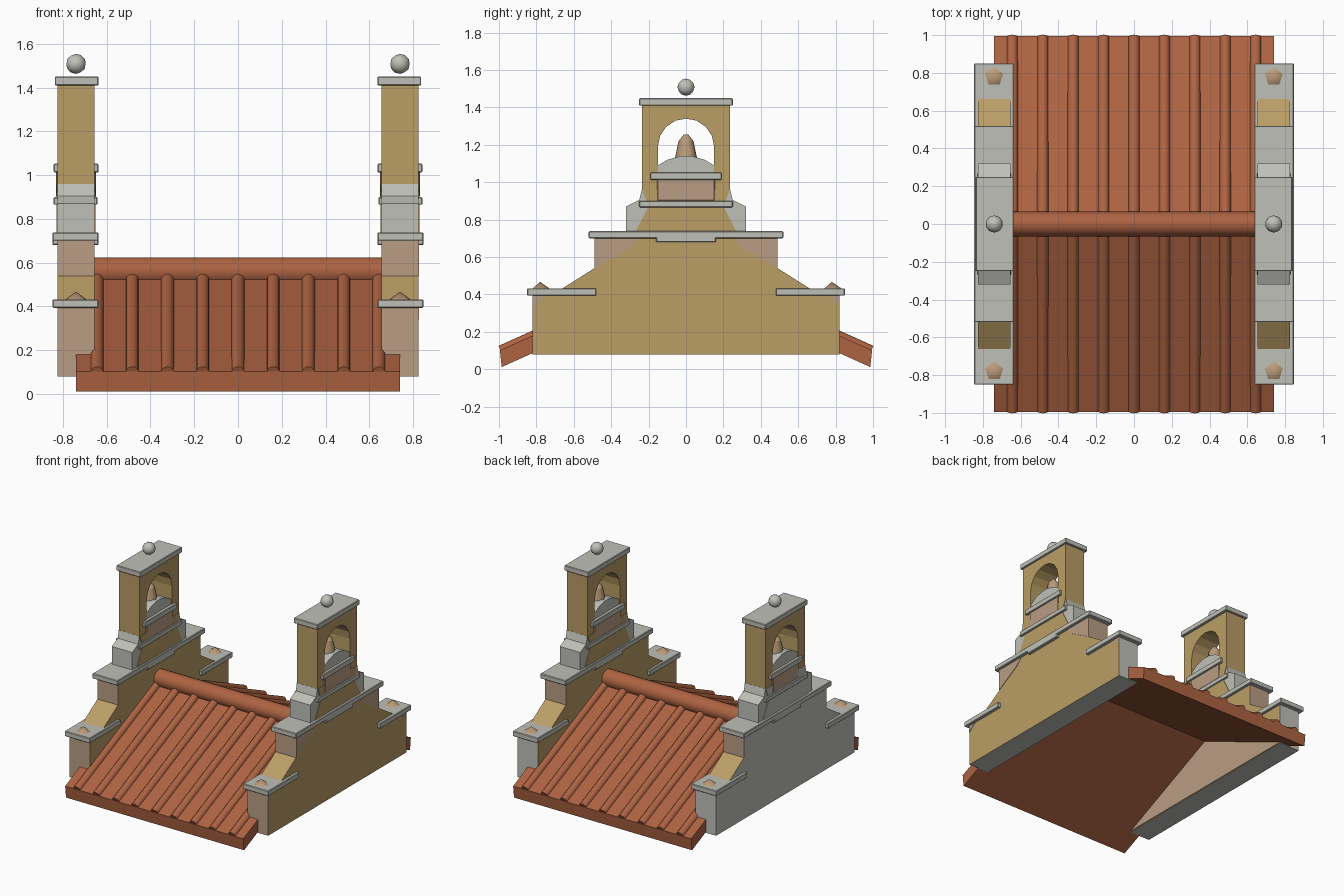
import bpy, bmesh, math
from mathutils import Vector

if "Cube" in bpy.data.objects:
    bpy.data.objects.remove(bpy.data.objects["Cube"])


def material(name, rgb):
    m = bpy.data.materials.new(name)
    m.use_nodes = True
    m.diffuse_color = (*rgb, 1)
    node = m.node_tree.nodes["Principled BSDF"]
    node.inputs["Base Color"].default_value = (*rgb, 1)
    node.inputs["Roughness"].default_value = 0.9
    return m


OCHRE = material("ochre plaster", (0.49, 0.34, 0.13))
STONE = material("grey stone", (0.53, 0.53, 0.49))
PINK = material("pinkish plaster", (0.49, 0.34, 0.23))
TILE = material("terracotta", (0.42, 0.125, 0.055))
BRONZE = material("tan bronze", (0.50, 0.33, 0.19))


def mirrored(half):
    """Close a right-hand outline with its mirror image across y = 0."""
    return half + [(-y, z) for y, z in reversed(half)]


def prism(name, outline, x0, x1, mats, rule=None):
    """Extrude a (y, z) outline from x0 to x1."""
    bm = bmesh.new()
    face = bm.faces.new([bm.verts.new((x0, y, z)) for y, z in outline])
    ext = bmesh.ops.extrude_face_region(bm, geom=[face])
    new = [v for v in ext["geom"] if isinstance(v, bmesh.types.BMVert)]
    bmesh.ops.translate(bm, verts=new, vec=(x1 - x0, 0, 0))
    bmesh.ops.recalc_face_normals(bm, faces=bm.faces)
    if rule:
        for f in bm.faces:
            f.material_index = rule(f.normal, f.calc_center_median())
    me = bpy.data.meshes.new(name)
    bm.to_mesh(me)
    bm.free()
    for m in mats:
        me.materials.append(m)
    ob = bpy.data.objects.new(name, me)
    bpy.context.collection.objects.link(ob)
    return ob


def slab(name, y0, y1, z0, z1, x0, x1, mat):
    ob = prism(name, [(y0, z0), (y1, z0), (y1, z1), (y0, z1)], x0, x1, [mat])
    bev = ob.modifiers.new("worn edge", 'BEVEL')
    bev.width = 0.004
    return ob


def finish(name, mat, smooth=True):
    """Name and colour the primitive that was just added."""
    ob = bpy.context.object
    ob.name = name
    ob.data.materials.append(mat)
    if smooth:
        bpy.ops.object.shade_smooth_by_angle(angle=math.radians(50))
    return ob


# Roof slopes
PITCH, RIDGE, EAVE, THICK = 0.45, 0.545, 0.985, 0.09


def roof_z(y):
    return RIDGE - PITCH * abs(y)


prism("roof_slopes", [(0, RIDGE), (EAVE + 0.01, roof_z(EAVE)), (EAVE, roof_z(EAVE) - THICK),
                      (0, RIDGE - THICK), (-EAVE, roof_z(EAVE) - THICK),
                      (-EAVE - 0.01, roof_z(EAVE))], -0.74, 0.74, [TILE])

# Rounded tile ribs running down both slopes
for side in (-1, 1):
    top = Vector((0, side * 0.02, roof_z(0.02)))
    end = Vector((0, side * 0.99, roof_z(0.99)))
    run = end - top
    for i in range(9):
        mid = (top + end) / 2 + Vector(((i - 4) * 0.161, 0, -0.002))
        bpy.ops.mesh.primitive_cylinder_add(vertices=12, radius=0.03, depth=run.length, location=mid,
                                            rotation=run.to_track_quat('Z', 'Y').to_euler())
        finish("tile_rib", TILE)

# Ridge roll
bpy.ops.mesh.primitive_cylinder_add(vertices=14, radius=0.065, depth=1.34, location=(0, 0, 0.56),
                                    rotation=(0, math.pi / 2, 0))
finish("ridge_roll", TILE)

# Outlines shared by both gable ends
GABLE = mirrored([(0.82, 0.08), (0.82, 0.41), (0.68, 0.42), (0.49, 0.54), (0.49, 0.71)])
SHOULDER = mirrored([(0.32, 0.72), (0.32, 0.87), (0.25, 0.905), (0.236, 0.96), (0.15, 0.96)])
SPRING, ARCH = 1.19, 0.15
arch = [(ARCH * math.cos(a * math.pi / 8), SPRING + ARCH * math.sin(a * math.pi / 8)) for a in range(9)]
TOWER = [(-0.235, 0.95), (-0.235, 1.41), (0.235, 1.41), (0.235, 0.95), (0.15, 0.95)] + arch + [(-0.15, 0.95)]
MOUND = mirrored([(0.15, 1.05), (0.15, 1.09), (0.1, 1.12), (0.03, 1.14)])
IN, OUT = 0.655, 0.825

for s, label in ((1, "left"), (-1, "right")):

    def gable_rule(n, c):
        if n.z < -0.5 or n.x < -0.5 and s < 0:
            return 1
        if abs(n.y) > 0.9:
            return 1 if n.y > 0 and c.z < 0.45 else 2
        return 0

    # Gable wall with a plaster lining beneath the roof
    prism(label + "_gable_wall", GABLE, s * IN, s * OUT, [OCHRE, STONE, PINK], gable_rule)
    prism(label + "_gable_lining", [(-0.81, 0.085), (0.81, 0.085), (0, 0.455)],
          s * (IN - 0.004), s * IN, [PINK])

    # Stone shoulders with a plaster panel on each face
    prism(label + "_shoulder", SHOULDER, s * IN, s * OUT, [STONE])
    panel = mirrored([(0.27, 0.735), (0.2, 0.87), (0.235, 0.96)])
    for x, mat in ((IN - 0.004, OCHRE), (OUT, OCHRE if s > 0 else STONE)):
        prism(label + "_shoulder_panel", panel, s * x, s * (x + 0.004), [mat])

    # Bell tower
    prism(label + "_bell_tower", TOWER, s * IN, s * OUT, [OCHRE])
    slab(label + "_tower_infill", -0.155, 0.155, 0.9, 1.03, s * (IN - 0.006), s * (OUT + 0.006), PINK)
    prism(label + "_bell_seat", MOUND, s * (IN + 0.005), s * (OUT - 0.005), [STONE])

    # Stone copings, from low to high
    lo, hi = s * 0.637, s * 0.847
    for y in (-1, 1):
        slab(label + "_base_coping", y * 0.48, y * 0.85, 0.393, 0.432, lo, hi, STONE)
    slab(label + "_gable_coping", -0.52, 0.52, 0.70, 0.738, lo, hi, STONE)
    slab(label + "_coping_lip", -0.16, 0.16, 0.68, 0.71, lo, hi, STONE)
    slab(label + "_shoulder_coping", -0.25, 0.25, 0.865, 0.9, s * 0.642, s * 0.842, STONE)
    slab(label + "_bell_sill", -0.19, 0.19, 1.012, 1.052, s * 0.637, s * 0.842, STONE)
    slab(label + "_tower_coping", -0.25, 0.25, 1.41, 1.45, s * 0.637, s * 0.837, STONE)

    # Worn plaster corners on the outer face
    if s > 0:
        for y in (-1, 1):
            for patch in ([(0.49, 0.7), (0.49, 0.54), (0.3, 0.65), (0.25, 0.7)],
                          [(0.82, 0.4), (0.82, 0.34), (0.75, 0.4)]):
                prism("worn_plaster", [(y * a, b) for a, b in patch], OUT, OUT + 0.003, [PINK])

    # Bell, finial ball and corner knobs
    x = s * 0.74
    bpy.ops.mesh.primitive_cone_add(vertices=8, radius1=0.065, radius2=0.04, depth=0.12, location=(x, 0, 1.16))
    finish(label + "_bell", BRONZE)
    bpy.ops.mesh.primitive_cone_add(vertices=8, radius1=0.04, radius2=0.012, depth=0.035, location=(x, 0, 1.2375))
    finish(label + "_bell_crown", BRONZE)
    bpy.ops.mesh.primitive_ico_sphere_add(subdivisions=2, radius=0.046, location=(x, 0, 1.508))
    finish(label + "_finial", STONE)
    for y in (-0.78, 0.78):
        bpy.ops.mesh.primitive_cone_add(vertices=5, radius1=0.052, radius2=0, depth=0.037,
                                        location=(x, y, 0.449))
        finish(label + "_corner_knob", BRONZE)
